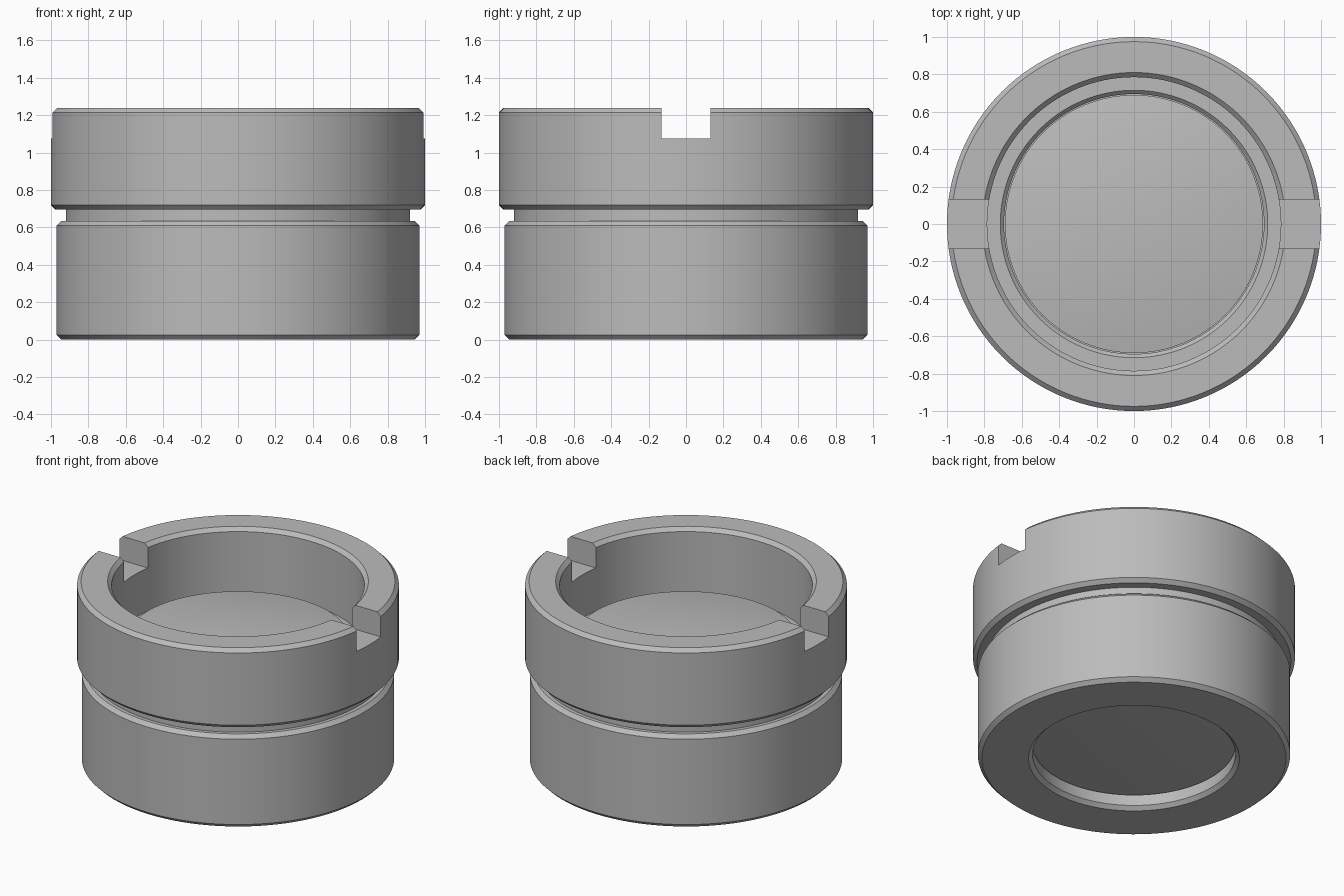
import bpy, bmesh, math

cube = bpy.data.objects.get("Cube")
if cube:
    bpy.data.objects.remove(cube, do_unlink=True)

SEGMENTS = 128

metal = bpy.data.materials.new("satin grey")
metal.use_nodes = True
GREY = (0.5, 0.5, 0.5, 1.0)
metal.diffuse_color = GREY
metal.node_tree.nodes["Principled BSDF"].inputs["Base Color"].default_value = GREY


def lathe(name, profile):
    """Revolve a closed (radius, z) outline about z; radius 0 becomes a pole."""
    bm = bmesh.new()
    rings = []
    for r, z in profile:
        if r == 0:
            rings.append([bm.verts.new((0, 0, z))] * SEGMENTS)
        else:
            angles = [2 * math.pi * i / SEGMENTS for i in range(SEGMENTS)]
            rings.append([bm.verts.new((r * math.cos(a), r * math.sin(a), z)) for a in angles])
    for k, lower in enumerate(rings):
        upper = rings[(k + 1) % len(rings)]
        if lower[0] is lower[1] and upper[0] is upper[1]:
            continue
        for i in range(SEGMENTS):
            j = (i + 1) % SEGMENTS
            quad = dict.fromkeys((lower[i], lower[j], upper[j], upper[i]))
            bm.faces.new(list(quad))
    bmesh.ops.recalc_face_normals(bm, faces=bm.faces)
    mesh = bpy.data.meshes.new(name)
    bm.to_mesh(mesh)
    bm.free()
    mesh.materials.append(metal)
    obj = bpy.data.objects.new(name, mesh)
    bpy.context.collection.objects.link(obj)
    return obj


def select_only(obj):
    bpy.ops.object.select_all(action='DESELECT')
    obj.select_set(True)
    bpy.context.view_layer.objects.active = obj


def smooth(obj):
    select_only(obj)
    bpy.ops.object.shade_smooth_by_angle(angle=math.radians(25))


# Barrel: chamfered lower body, groove, wider collar, stepped bore
barrel = lathe("barrel", [
    (0.945, 0.0), (0.97, 0.025), (0.97, 0.61), (0.945, 0.635),
    (0.92, 0.635), (0.92, 0.695),
    (0.975, 0.695), (1.0, 0.72), (1.0, 1.215), (0.975, 1.24),
    (0.81, 1.24), (0.785, 1.215), (0.785, 0.78),
    (0.715, 0.78), (0.695, 0.76), (0.695, 0.10),
    (0.63, 0.10), (0.63, 0.025), (0.655, 0.0),
])

# Spanner slot across both sides of the rim
bpy.ops.mesh.primitive_cube_add(size=1, location=(0, 0, 1.275))
cutter = bpy.context.object
cutter.name = "slot_cutter"
cutter.dimensions = (2.4, 0.26, 0.4)
cutter.hide_render = True
bpy.ops.object.transform_apply(location=False, rotation=False, scale=True)
select_only(barrel)
cut = barrel.modifiers.new("slot", 'BOOLEAN')
cut.operation = 'DIFFERENCE'
cut.solver = 'EXACT'
cut.object = cutter
bpy.ops.object.modifier_apply(modifier=cut.name)
bpy.data.objects.remove(cutter, do_unlink=True)
smooth(barrel)


# Lens: gently domed on top, nearly flat below
def dome(edge_radius, edge_z, rise, steps=8):
    return [(edge_radius * (1 - i / steps), edge_z + rise * (1 - (1 - i / steps) ** 2))
            for i in range(steps + 1)]


lens = lathe("lens", dome(0.69, 0.12, -0.02)[::-1] + dome(0.69, 0.85, 0.06))
smooth(lens)
